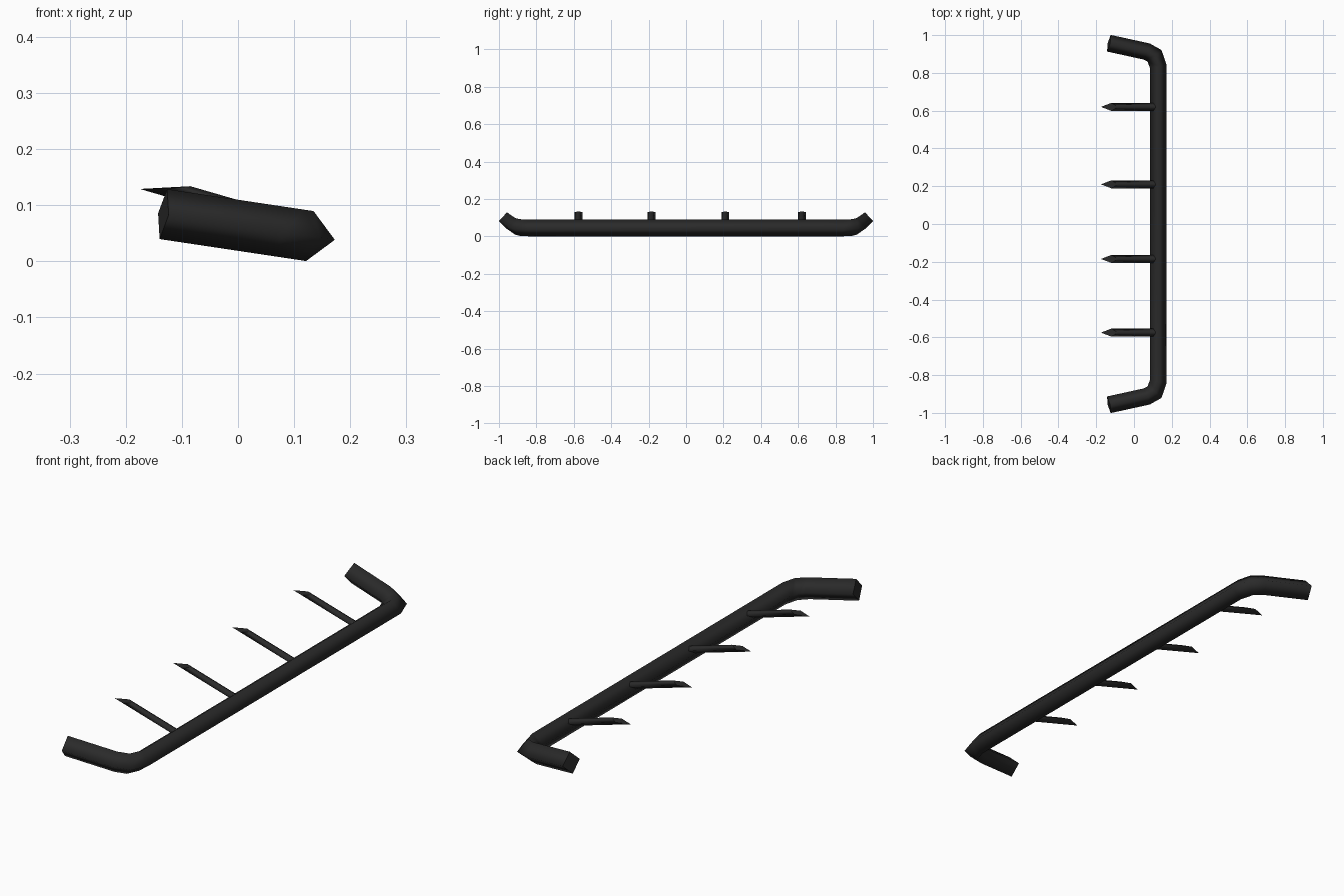
import bpy
import bmesh
from mathutils import Vector

cube = bpy.data.objects.get("Cube")
if cube:
    bpy.data.objects.remove(cube)

black = bpy.data.materials.new("matte_black")
black.use_nodes = True
COLOUR = (0.023, 0.023, 0.023, 1)
black.diffuse_color = COLOUR
shader = black.node_tree.nodes["Principled BSDF"]
shader.inputs["Base Color"].default_value = COLOUR
shader.inputs["Roughness"].default_value = 0.7


def loft(name, rings):
    """Skin a list of four-point rings: smooth sides, flat sharp-edged caps."""
    bm = bmesh.new()
    loops = [[bm.verts.new(p) for p in ring] for ring in rings]
    for a, b in zip(loops, loops[1:]):
        for i in range(4):
            j = (i + 1) % 4
            bm.faces.new((a[i], a[j], b[j], b[i])).smooth = True
    for end in (loops[0], loops[-1]):
        cap = bm.faces.new(end)
        for edge in cap.edges:
            edge.smooth = False
    bmesh.ops.recalc_face_normals(bm, faces=bm.faces)
    mesh = bpy.data.meshes.new(name)
    bm.to_mesh(mesh)
    bm.free()
    mesh.materials.append(black)
    obj = bpy.data.objects.new(name, mesh)
    bpy.context.collection.objects.link(obj)
    return obj


# Rail: diamond section swept along a path lying in a slightly tilted plane
R = 0.045
SLOPE = 0.15
normal = Vector((SLOPE, 0, 1)).normalized()
half = [(-0.133, 0.957), (0.068, 0.913), (0.109, 0.89), (0.128, 0.835)]
plan = half + [(x, -y) for x, y in reversed(half)]
path = [Vector((x, y, 0.045 + (0.128 - x) * SLOPE)) for x, y in plan]
rings = []
for i, p in enumerate(path):
    before = (p - path[i - 1]).normalized() if i else None
    after = (path[i + 1] - p).normalized() if i < len(path) - 1 else None
    tangent = ((before or after) + (after or before)).normalized()
    # Mitre the bends so the tube keeps its width
    stretch = 1 / tangent.dot(before or after)
    side = normal.cross(tangent) * R * stretch
    rings.append([p + normal * R, p + side, p - normal * R, p - side])
loft("bent_rail", rings)


# Prongs: thin rising diamond rods, cut level at the tip
def prong_ring(x_top, x_mid, x_low, y):
    def axis(x):
        return 0.13 - 0.29 * (x + 0.12)
    return [Vector((x_top, y, axis(x_top) + 0.014)),
            Vector((x_mid, y + 0.021, axis(x_mid))),
            Vector((x_low, y, axis(x_low) - 0.017)),
            Vector((x_mid, y - 0.021, axis(x_mid)))]


for n, y in enumerate((-0.575, -0.185, 0.21, 0.62), 1):
    loft(f"prong_{n}", [prong_ring(0.115, 0.112, 0.108, y),
                        prong_ring(-0.085, -0.12, -0.175, y)])
